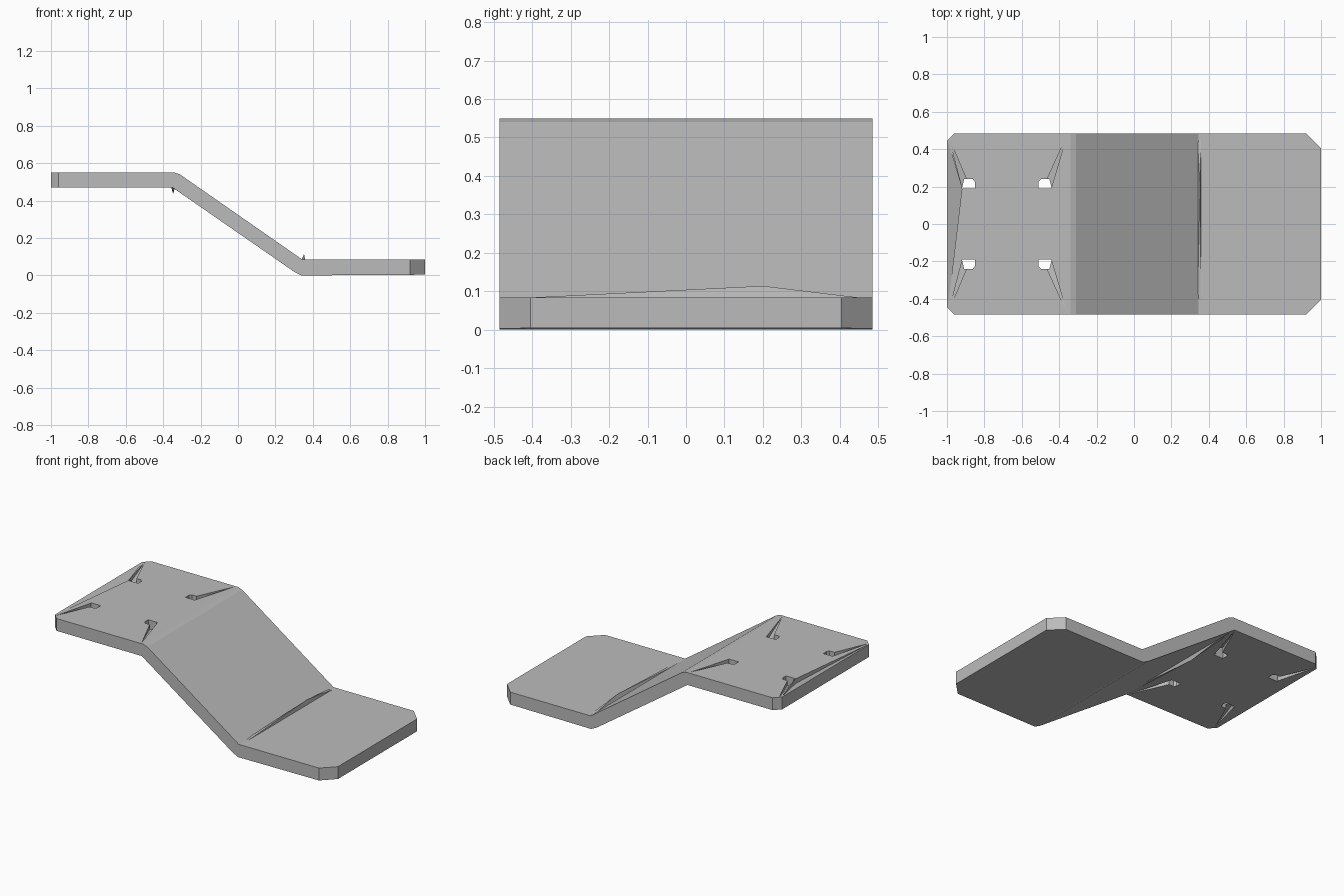
import bpy
import bmesh
from mathutils import Vector

cube = bpy.data.objects.get("Cube")
if cube:
    bpy.data.objects.remove(cube, do_unlink=True)

HALF_Y = 0.485
TOP, UNDER = 0.55, 0.47

grey = bpy.data.materials.new("plain_grey")
grey.use_nodes = True
grey.diffuse_color = (0.5, 0.5, 0.5, 1)
grey.node_tree.nodes["Principled BSDF"].inputs["Base Color"].default_value = (0.5, 0.5, 0.5, 1)


def finish(bm, name):
    bmesh.ops.recalc_face_normals(bm, faces=bm.faces)
    mesh = bpy.data.meshes.new(name)
    bm.to_mesh(mesh)
    bm.free()
    mesh.materials.append(grey)
    obj = bpy.data.objects.new(name, mesh)
    bpy.context.collection.objects.link(obj)
    return obj


def hull(name, points):
    bm = bmesh.new()
    for p in points:
        bm.verts.new(p)
    result = bmesh.ops.convex_hull(bm, input=bm.verts)
    loose = [v for v in result["geom_interior"] if isinstance(v, bmesh.types.BMVert)]
    bmesh.ops.delete(bm, geom=loose, context="VERTS")
    return finish(bm, name)


def bevel_end(bm, x, offset):
    # clip the two upright corners at one end
    edges = [e for e in bm.edges
             if all(abs(v.co.x - x) < 1e-4 for v in e.verts)
             and abs(e.verts[0].co.y - e.verts[1].co.y) < 1e-4]
    bmesh.ops.bevel(bm, geom=edges, offset=offset, segments=1, affect="EDGES")


# Stepped plate: side profile extruded across the width
profile = [(-1, UNDER), (-0.35, UNDER), (0.3, 0.02), (0.34, 0), (1, 0.004),
           (1, 0.084), (0.345, 0.084), (-0.31, 0.54), (-0.34, TOP), (-1, TOP)]
bm = bmesh.new()
side = bm.faces.new([bm.verts.new((x, -HALF_Y, z)) for x, z in profile])
swept = bmesh.ops.extrude_face_region(bm, geom=[side])["geom"]
bmesh.ops.translate(bm, vec=Vector((0, 2 * HALF_Y, 0)),
                    verts=[v for v in swept if isinstance(v, bmesh.types.BMVert)])
bevel_end(bm, 1, 0.08)
bevel_end(bm, -1, 0.04)
plate = finish(bm, "stepped_plate")

cutters = []


def sunken(name, rim, floor, surface, up):
    # cutter whose floor falls from the rim points to the floor points
    points = [(x, y, surface) for x, y in rim]
    points += [(x, y, surface + up * 0.03) for x, y in rim + floor]
    points += [(x, y, surface - up * 0.03) for x, y in floor]
    cutters.append(hull(name, points))


# Four screw holes, each with a tapered groove running to the nearest corner
for s in (1, -1):
    for x0, x1, corner in ((-0.92, -0.85, (-0.985, 0.45)),
                           (-0.44, -0.51, (-0.36, 0.47))):
        shift = (x1 - x0) * 0.35
        outline = [(x0, s * 0.19), (x1, s * 0.19), (x1, s * 0.225),
                   (x1 - shift * 0.5, s * 0.24), (x0 + shift * 0.5, s * 0.24)]
        cutters.append(hull("hole_cutter", [(x, y, z) for x, y in outline
                                            for z in (UNDER - 0.05, TOP + 0.05)]))
        groove = [(x0, s * 0.2), (x0 + shift, s * 0.24)]
        tip = [(corner[0], s * corner[1])]
        sunken("top_groove_cutter", tip, groove, TOP, 1)
        sunken("under_groove_cutter", tip, groove, UNDER, -1)

# Sloped strip along the upper end
rim = [(-0.995, 0.44), (-0.995, -0.44)]
sunken("end_strip_cutter", rim, [(-0.92, 0.19), (-0.921, 0.18)], TOP, 1)

for cutter in cutters:
    cutter.hide_render = True
    cutter.hide_viewport = True
    cutter.display_type = "WIRE"
    mod = plate.modifiers.new(cutter.name, "BOOLEAN")
    mod.operation = "DIFFERENCE"
    mod.solver = "EXACT"
    mod.object = cutter

# Bake the cuts, then remove the helpers
bpy.context.view_layer.update()
graph = bpy.context.evaluated_depsgraph_get()
baked = bpy.data.meshes.new_from_object(plate.evaluated_get(graph))
plate.modifiers.clear()
plate.data = baked
for cutter in cutters:
    bpy.data.objects.remove(cutter, do_unlink=True)


# Slim ridges filling the inner bends
def ridge(name, xs, z, peak):
    hull(name, [(x, y, z) for x in xs for y in (-0.48, 0.48)] + [peak])


ridge("lower_bend_ridge", (0.338, 0.36), 0.08, (0.353, 0.2, 0.114))
ridge("upper_bend_ridge", (-0.358, -0.335), 0.475, (-0.347, 0.1, 0.436))
